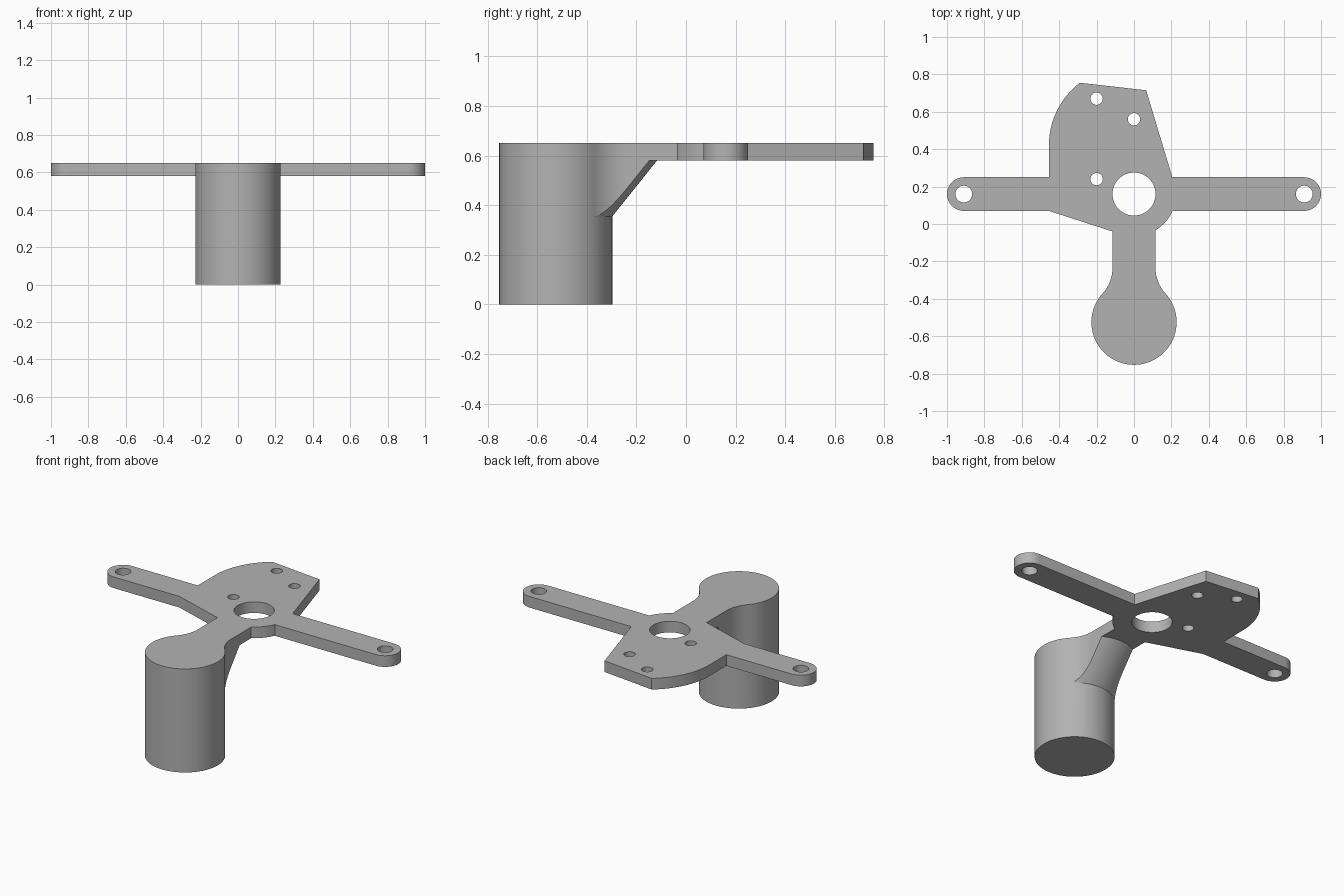
import bpy, bmesh, math
from math import sin, cos, pi, atan2, sqrt

if "Cube" in bpy.data.objects:
    bpy.data.objects.remove(bpy.data.objects["Cube"])

TOP, UNDER, STEP = 0.65, 0.58, 0.355      # plate top, plate underside, start of gusset
COL_Y, COL_R = -0.525, 0.228              # column centre and radius
HUB_Y, NECK, FILLET_Y = 0.16, 0.115, -0.235

grey = bpy.data.materials.new("grey")
grey.diffuse_color = (0.45, 0.45, 0.45, 1)
grey.use_nodes = True
grey.node_tree.nodes["Principled BSDF"].inputs["Base Color"].default_value = grey.diffuse_color


def arc(cx, cy, r, a0, a1, n):
    """Points along an arc, both ends included."""
    return [(cx + r * cos(a0 + (a1 - a0) * i / n),
             cy + r * sin(a0 + (a1 - a0) * i / n)) for i in range(n + 1)]


def circle(cx, cy, r, n):
    return arc(cx, cy, r, 0, 2 * pi, n)[:-1]


def mirror(pts):
    return [(-x, y) for x, y in reversed(pts)]


def prism(name, pts, z0, z1, shift=0.0):
    """Extrude an outline from z0 to z1; shift moves the top in y."""
    bm = bmesh.new()
    low = [bm.verts.new((x, y, z0)) for x, y in pts]
    high = [bm.verts.new((x, y + shift, z1)) for x, y in pts]
    n = len(pts)
    bm.faces.new(low[::-1])
    bm.faces.new(high)
    for i in range(n):
        j = (i + 1) % n
        bm.faces.new((low[i], low[j], high[j], high[i]))
    bmesh.ops.recalc_face_normals(bm, faces=bm.faces)
    me = bpy.data.meshes.new(name)
    bm.to_mesh(me)
    bm.free()
    ob = bpy.data.objects.new(name, me)
    me.materials.append(grey)
    bpy.context.collection.objects.link(ob)
    return ob


def combine(ob, other, operation):
    """Apply a boolean and remove the helper."""
    mod = ob.modifiers.new("bool", 'BOOLEAN')
    mod.operation, mod.object, mod.solver = operation, other, 'EXACT'
    bpy.context.view_layer.objects.active = ob
    bpy.ops.object.modifier_apply(modifier=mod.name)
    bpy.data.objects.remove(other)


# Concave fillet between neck and column, tangent to both
d = FILLET_Y - COL_Y
fr = (NECK ** 2 + d ** 2 - COL_R ** 2) / (2 * (COL_R - NECK))
fx = NECK + fr
ang = atan2(d, fx)
fillet = arc(fx, FILLET_Y, fr, pi + ang, pi, 14)

# Plate outline, anticlockwise from the column's right tangent point
hub_r = 0.225
a0, a1 = -math.acos(NECK / hub_r), -math.asin(0.09 / hub_r)
right = fillet + arc(0, HUB_Y, hub_r, a0, a1, 8)
right += arc(0.91, HUB_Y, 0.09, -pi / 2, pi / 2, 20) + [(0.205, 0.25)]
wing_r = 0.4225
wing = [(0.065, 0.715)] + arc(-0.455 + wing_r, 0.42, wing_r,
                              pi - math.asin(0.335 / wing_r), pi, 16)
left = [(-0.455, 0.25)] + arc(-0.91, HUB_Y, 0.09, pi / 2, 3 * pi / 2, 20)
left += [(-0.455, 0.07), (-NECK, -0.04)] + mirror(fillet)
front_arc = arc(0, COL_Y, COL_R, pi - ang, 2 * pi + ang, 56)[1:-1]
bracket = prism("mounting_bracket", right + wing + left + front_arc, UNDER, TOP)

# Holes: hub bore, arm ends, small fixing holes
for x, y, r, n in [(0, HUB_Y, 0.115, 64), (0.91, HUB_Y, 0.045, 32), (-0.91, HUB_Y, 0.045, 32),
                   (-0.2, 0.67, 0.033, 32), (0, 0.56, 0.033, 32), (-0.2, 0.24, 0.033, 32)]:
    combine(bracket, prism("hole", circle(x, y, r, n), UNDER - 0.1, TOP + 0.1), 'DIFFERENCE')

# Gusset: slanted cylinder trimmed to the neck's width
slope = 0.18 / (UNDER - STEP)
z0, z1 = STEP - 0.05, UNDER + 0.03
slant = [(x, y - 0.05 * slope) for x, y in circle(0, COL_Y, COL_R, 96)]
gusset = prism("gusset", slant, z0, z1, slope * (z1 - z0))
neck = [(0, COL_Y)] + fillet + [(NECK, -0.06), (-NECK, -0.06)] + mirror(fillet)
combine(gusset, prism("neck_trim", neck, z0 - 0.1, z1 + 0.1), 'INTERSECT')

# Column under the plate, sharing the plate's rounded end
back_arc = arc(0, COL_Y, COL_R, ang, pi - ang, 20)
column = prism("column", back_arc + front_arc, 0, UNDER + 0.03)
combine(column, gusset, 'UNION')
combine(bracket, column, 'UNION')

# Clean up and shade
bm = bmesh.new()
bm.from_mesh(bracket.data)
bmesh.ops.remove_doubles(bm, verts=bm.verts, dist=0.0003)
bmesh.ops.dissolve_limit(bm, angle_limit=0.002, verts=bm.verts, edges=bm.edges)
bmesh.ops.triangulate(bm, faces=[f for f in bm.faces if len(f.verts) > 4])
bm.to_mesh(bracket.data)
bm.free()
bpy.ops.object.select_all(action='DESELECT')
bracket.select_set(True)
bpy.context.view_layer.objects.active = bracket
bpy.ops.object.shade_smooth_by_angle(angle=math.radians(25))
